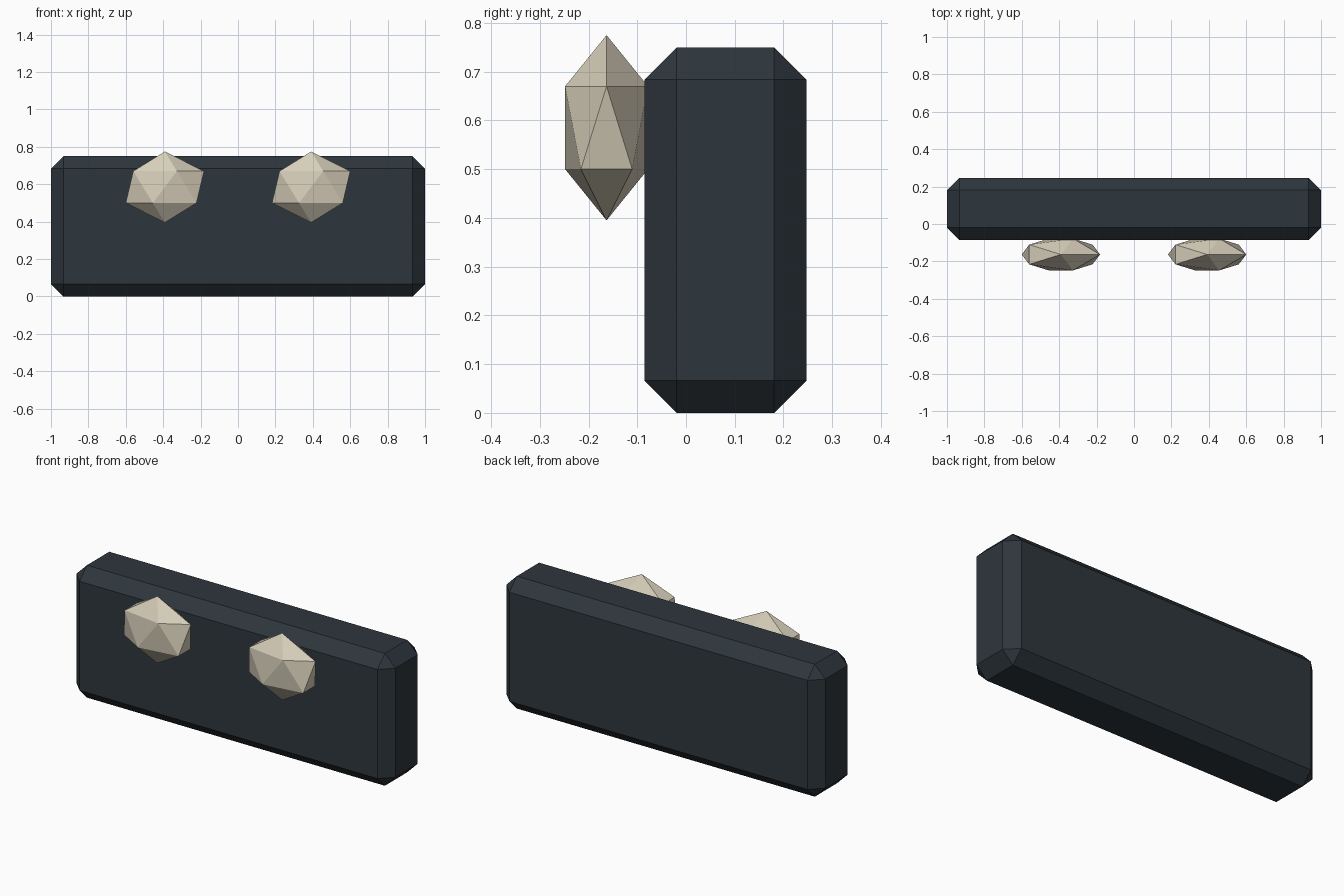
import bpy

if "Cube" in bpy.data.objects:
    bpy.data.objects.remove(bpy.data.objects["Cube"])


def material(name, rgb):
    m = bpy.data.materials.new(name)
    m.diffuse_color = (*rgb, 1.0)
    m.use_nodes = True
    m.node_tree.nodes["Principled BSDF"].inputs["Base Color"].default_value = m.diffuse_color
    return m


slate = material("dark slate", (0.027, 0.037, 0.046))
bone = material("pale bone", (0.68, 0.62, 0.49))

# Chamfered slab
bpy.ops.mesh.primitive_cube_add(size=1, location=(0, 0.081, 0.375))
slab = bpy.context.object
slab.name = "slab"
slab.scale = (2.0, 0.332, 0.75)
bpy.ops.object.transform_apply(location=False, rotation=False, scale=True)
slab.data.materials.append(slate)
chamfer = slab.modifiers.new("chamfer", "BEVEL")
chamfer.width = 0.066
chamfer.segments = 1

# Two flattened faceted knobs on the front
for side, x in (("left", -0.391), ("right", 0.391)):
    bpy.ops.mesh.primitive_ico_sphere_add(subdivisions=1, radius=1, location=(x, -0.163, 0.585))
    knob = bpy.context.object
    knob.name = side + "_knob"
    knob.scale = (0.234, 0.1, 0.19)
    bpy.ops.object.transform_apply(location=False, rotation=False, scale=True)
    knob.data.materials.append(bone)
